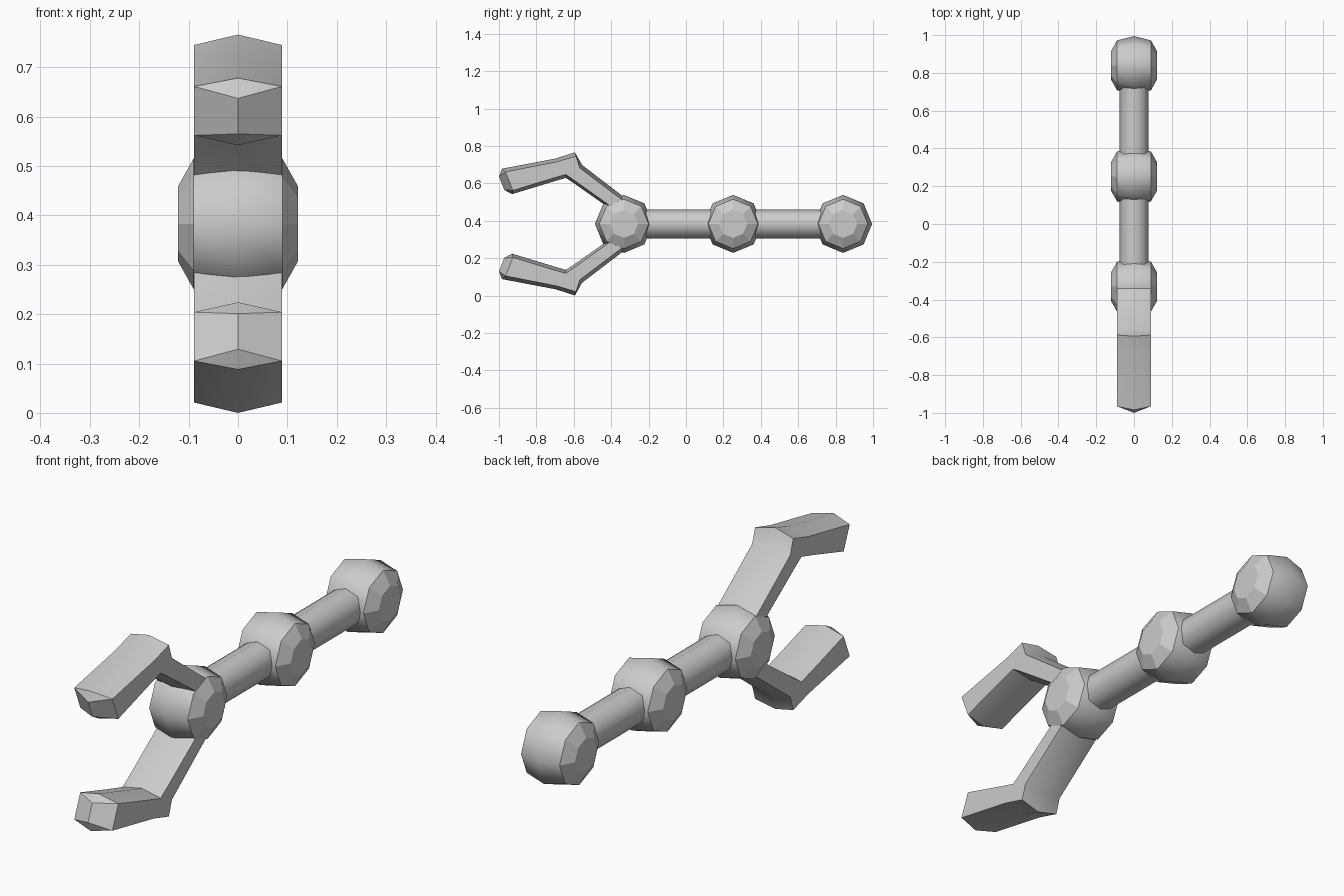
import bpy, bmesh, math

if "Cube" in bpy.data.objects:
    bpy.data.objects.remove(bpy.data.objects["Cube"])

CZ = 0.383          # height of the arm axis
BASE_Y, MID_Y, GRIP_Y = 0.84, 0.252, -0.332


def finish(name, bm):
    bmesh.ops.recalc_face_normals(bm, faces=bm.faces)
    mesh = bpy.data.meshes.new(name)
    bm.to_mesh(mesh)
    bm.free()
    ob = bpy.data.objects.new(name, mesh)
    bpy.context.collection.objects.link(ob)
    return ob


def lathe_x(name, y, profile, sides=8):
    """Octagonal joint turned around the x axis."""
    bm = bmesh.new()
    rings = []
    for x, r in profile:
        rings.append([bm.verts.new((x, y + r * math.cos(a), CZ + r * math.sin(a)))
                      for a in (2 * math.pi * i / sides for i in range(sides))])
    for a, b in zip(rings, rings[1:]):
        for i in range(sides):
            j = (i + 1) % sides
            bm.faces.new((a[i], a[j], b[j], b[i]))
    bm.faces.new(rings[0])
    bm.faces.new(rings[-1])
    bm.normal_update()
    # smooth rim, flat faceted sides
    for f in bm.faces:
        f.smooth = abs(f.normal.x) < 0.45
    for e in bm.edges:
        e.smooth = all(f.smooth for f in e.link_faces)
    return finish(name, bm)


def claw(name, flip):
    """Bent finger with a slightly ridged cross-section and bulging tip."""
    # each station: outer ridge, outer edge, inner edge, inner ridge as (y, z)
    stations = [
        ((-0.27, 0.475), (-0.28, 0.46), (-0.355, 0.42), (-0.36, 0.405)),
        ((-0.34, 0.533), (-0.35, 0.517), (-0.42, 0.49), (-0.425, 0.478)),
        ((-0.556, 0.698), (-0.568, 0.682), (-0.60, 0.618), (-0.602, 0.602)),
        ((-0.594, 0.766), (-0.588, 0.745), (-0.643, 0.647), (-0.642, 0.629)),
        ((-0.695, 0.733), (-0.69, 0.715), (-0.72, 0.625), (-0.72, 0.606)),
        ((-0.984, 0.678), (-0.965, 0.661), (-0.925, 0.562), (-0.93, 0.542)),
    ]
    w = 0.089
    bm = bmesh.new()

    def vert(x, p):
        z = 2 * CZ - p[1] if flip else p[1]
        return bm.verts.new((x, p[0], z))

    rings = [[vert(0, oc), vert(w, oe), vert(w, ie), vert(0, ic), vert(-w, ie), vert(-w, oe)]
             for oc, oe, ie, ic in stations]
    for a, b in zip(rings, rings[1:]):
        for i in range(6):
            j = (i + 1) % 6
            bm.faces.new((a[i], a[j], b[j], b[i]))
    bm.faces.new(rings[0])
    # bulging tip
    b1, b2 = vert(0, (-1.0, 0.637)), vert(0, (-0.972, 0.565))
    oc, oe, ie, ic, ie2, oe2 = rings[-1]
    for e, i in ((oe, ie), (oe2, ie2)):
        bm.faces.new((oc, e, b1))
        bm.faces.new((e, i, b2, b1))
        bm.faces.new((i, ic, b2))
    return finish(name, bm)


# joints
profile = [(-0.122, 0.075), (-0.09, 0.132), (0, 0.155), (0.09, 0.132), (0.122, 0.075)]
for name, y in (("base_joint", BASE_Y), ("elbow_joint", MID_Y), ("grip_joint", GRIP_Y)):
    lathe_x(name, y, profile)

# connecting rods
smooth = []
for name, y0, y1 in (("upper_rod", MID_Y, BASE_Y), ("lower_rod", GRIP_Y, MID_Y)):
    bpy.ops.mesh.primitive_cylinder_add(vertices=8, radius=0.078, depth=y1 - y0,
                                        location=(0, (y0 + y1) / 2, CZ),
                                        rotation=(math.pi / 2, 0, 0))
    bpy.context.object.name = name
    smooth.append((bpy.context.object, 50))

# gripper fingers
smooth.append((claw("upper_claw", False), 36))
smooth.append((claw("lower_claw", True), 36))

for ob, angle in smooth:
    bpy.ops.object.select_all(action='DESELECT')
    ob.select_set(True)
    bpy.context.view_layer.objects.active = ob
    bpy.ops.object.shade_smooth_by_angle(angle=math.radians(angle))
